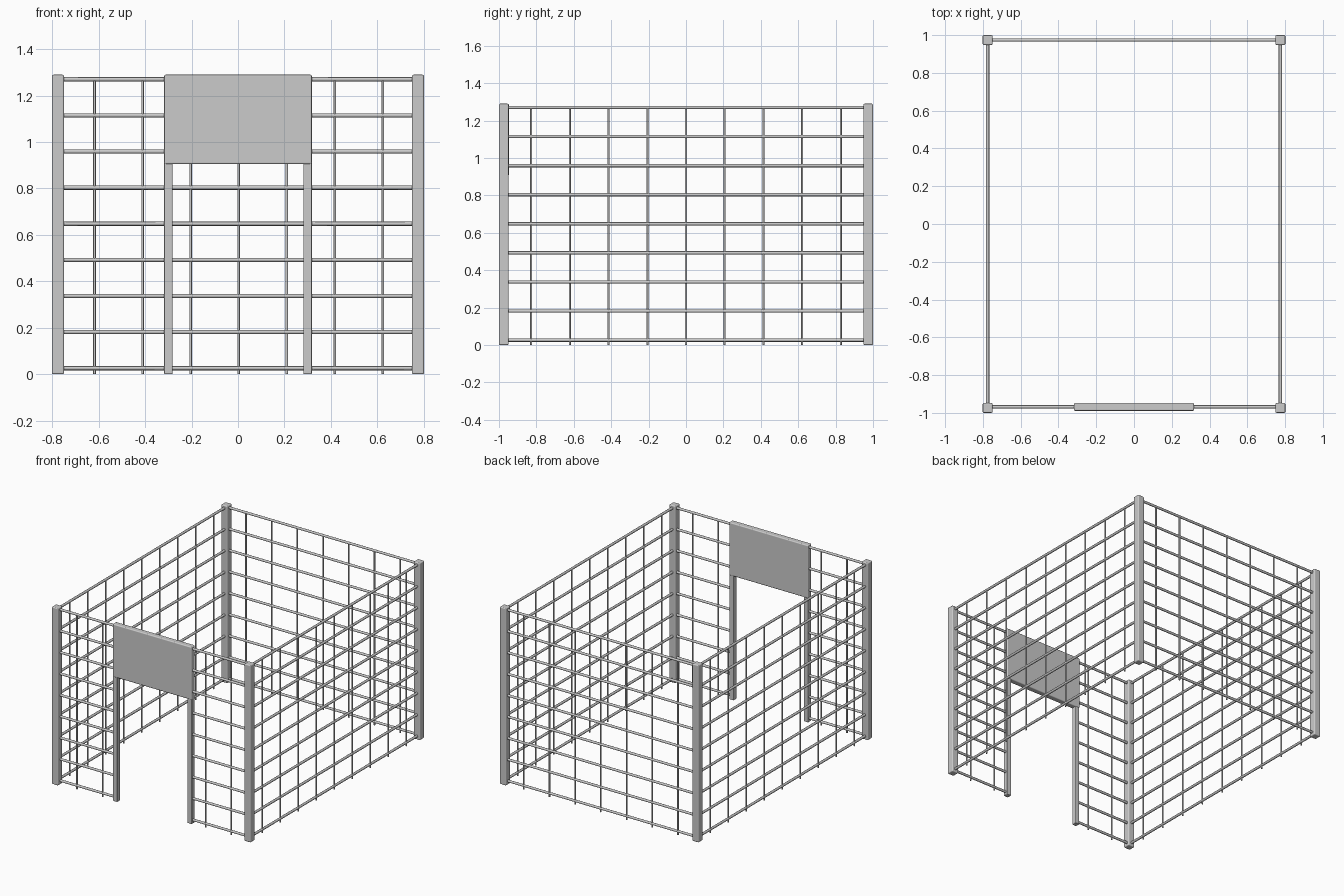
import bpy
from mathutils import Vector

if "Cube" in bpy.data.objects:
    bpy.data.objects.remove(bpy.data.objects["Cube"])

H = 1.29            # overall height
PX, PY = 0.775, 0.974   # corner post centres
STEP = 0.207        # spacing of the upright wires
SHIFT = 0.003       # uprights sit slightly off centre across the width
RAILS = [0.026 + i * (1.27 - 0.026) / 8 for i in range(9)]


def box(name, lo, hi, bevel=0.007):
    lo, hi = Vector(lo), Vector(hi)
    bpy.ops.mesh.primitive_cube_add(size=1, location=(lo + hi) / 2)
    o = bpy.context.object
    o.name = name
    o.scale = hi - lo
    bpy.ops.object.transform_apply(location=False, rotation=False, scale=True)
    m = o.modifiers.new("soft_edges", 'BEVEL')
    m.width = bevel
    m.segments = 3
    bpy.ops.object.shade_smooth()
    m.harden_normals = True
    return o


def wires(name, segments, radius):
    # one poly spline per wire, swept to a round bar
    cu = bpy.data.curves.new(name, 'CURVE')
    cu.dimensions = '3D'
    cu.bevel_depth = radius
    cu.bevel_resolution = 2
    cu.use_fill_caps = True
    for a, b in segments:
        s = cu.splines.new('POLY')
        s.points.add(1)
        s.points[0].co = (*a, 1)
        s.points[1].co = (*b, 1)
        s.use_smooth = True
    o = bpy.data.objects.new(name, cu)
    bpy.context.collection.objects.link(o)


def panel(name, a, b, offsets):
    # mesh wall from plan point a to b; offsets are plan points of uprights
    wires(name + "_rails", [((*a, z), (*b, z)) for z in RAILS], 0.009)
    wires(name + "_uprights", [((*p, 0), (*p, RAILS[-1])) for p in offsets], 0.0055)


# corner posts
for sx in (-1, 1):
    for sy in (-1, 1):
        box("corner_post", (sx * PX - 0.026, sy * PY - 0.026, 0),
            (sx * PX + 0.026, sy * PY + 0.026, H))

# side and back mesh walls
for sx, side in ((-1, "left"), (1, "right")):
    panel(side + "_wall", (sx * PX, -PY), (sx * PX, PY),
          [(sx * PX, i * STEP) for i in range(-4, 5)])
panel("back_wall", (-PX, PY), (PX, PY),
      [(i * STEP + SHIFT, PY) for i in range(-3, 4)])

# front mesh walls and door jambs
FY = -0.968
for sx, side in ((-1, "left"), (1, "right")):
    panel("front_" + side + "_wall", (sx * PX, FY), (sx * 0.3, FY),
          [(sx * i * STEP + SHIFT, FY) for i in (2, 3)])
    box("door_jamb", (sx * 0.3 - 0.018, FY - 0.018, 0),
        (sx * 0.3 + 0.018, FY + 0.018, 0.93), 0.005)

# solid board above the doorway
box("door_header_board", (-0.318, FY - 0.021, 0.905), (0.318, FY + 0.021, H))
